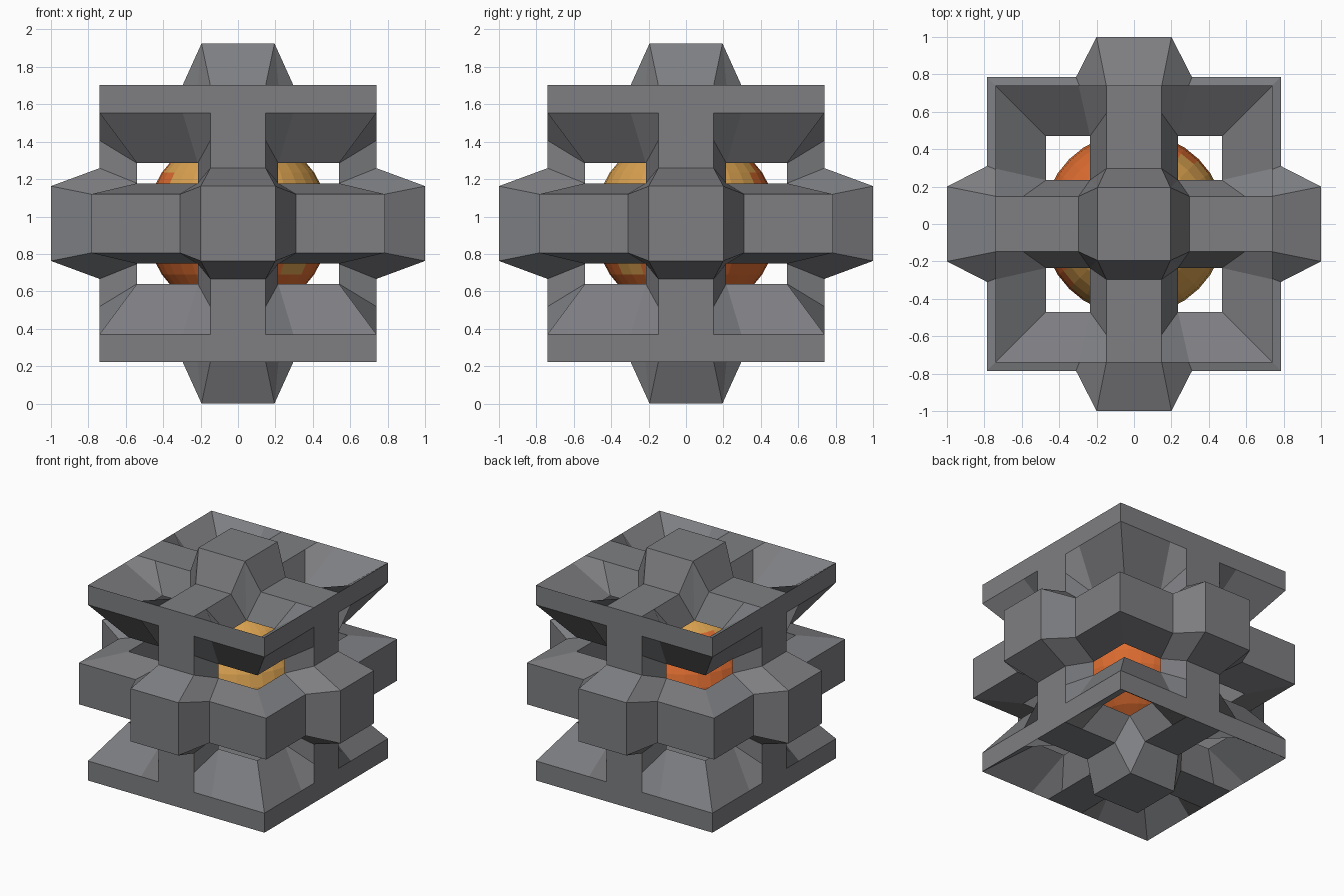
import bpy
import bmesh
from itertools import product as combos
from mathutils import Vector

UNIT = 0.148       # grid step of the outer cage
OUTER = 5 * UNIT   # half size of the cage
INNER = 0.54       # half size of the hollow
BELT = 0.785       # half size of the middle belt
HEIGHT = 0.9625    # centre above the ground


def remove_default_cube():
    cube = bpy.data.objects.get("Cube")
    if cube:
        bpy.data.objects.remove(cube, do_unlink=True)


def material(name, colour):
    mat = bpy.data.materials.new(name)
    mat.use_nodes = True
    mat.diffuse_color = (*colour, 1)
    shader = mat.node_tree.nodes["Principled BSDF"]
    shader.inputs["Base Color"].default_value = (*colour, 1)
    shader.inputs["Roughness"].default_value = 0.8
    return mat


def wall(x, z):
    """Point on the outer side wall, in grid steps."""
    return (x * UNIT, OUTER, z * UNIT)


def roof(x, y):
    """Point on the outer top, in grid steps."""
    return (x * UNIT, y * UNIT, OUTER)


def lining(x, z):
    """Point on the inside of the side wall."""
    return (x, INNER, z)


def ceiling(x, y):
    """Point on the inside of the top."""
    return (x, y, INNER)


def cage_patches():
    """Half of one octant; swapping x and y gives the other half."""
    knob, cap = 0.2, 0.195
    # window edges on the inside
    low, high = 0.215, 0.3225
    near, far = 0.235, 0.47

    # side knob
    knob_side, knob_corner, knob_top = (knob, 1, 0), (knob, 1, knob), (0, 1, knob)
    belt_start, belt_start_mid = (0.31, BELT, 0.157), (0.31, BELT, 0)
    belt_end, belt_end_mid = (BELT, BELT, 0.157), (BELT, BELT, 0)

    # side window on the inside
    win_a, win_b = lining(low, low), lining(low, high)
    win_c, win_d = lining(INNER, high), lining(INNER, low)

    # roof knob and roof window
    cap_corner, cap_edge = (cap, cap, HEIGHT), (0, cap, HEIGHT)
    hole_a, hole_b, hole_c = ceiling(near, near), ceiling(near, far), ceiling(far, far)
    corner = ceiling(INNER, INNER)

    side_knob = [
        [(0, 1, 0), knob_side, knob_corner, knob_top],
        [knob_top, knob_corner, wall(1, 2), wall(0, 2)],
        [knob_side, knob_corner, belt_start, belt_start_mid],
        [knob_corner, wall(1, 2), win_a, belt_start],
    ]
    belt = [
        [belt_start_mid, belt_start, belt_end, belt_end_mid],
        [belt_start, belt_end, win_d, win_a],
    ]
    column = [
        [wall(0, 2), wall(1, 2), wall(1, 3), wall(1, 4), wall(1, 5), wall(0, 5)],
        [wall(1, 2), wall(1, 3), win_b, win_a],
    ]
    rim = [
        [wall(1, 4), wall(2, 4), wall(4, 4), wall(5, 4),
         wall(5, 5), wall(4, 5), wall(2, 5), wall(1, 5)],
        [wall(1, 3), wall(1, 4), wall(2, 4), win_b],
        [wall(2, 4), wall(4, 4), win_c, win_b],
        [wall(4, 4), wall(5, 4), win_c],
        [roof(1, 4), roof(1, 5), roof(2, 5), hole_b],
        [roof(2, 5), roof(4, 5), hole_c, hole_b],
        [roof(4, 5), roof(5, 5), hole_c],
    ]
    roof_beam = [
        [(0, 0, HEIGHT), cap_corner, cap_edge],
        [cap_edge, cap_corner, roof(1, 2), roof(0, 2)],
        [cap_corner, roof(1, 2), hole_a],
        [roof(0, 2), roof(1, 2), roof(1, 4), roof(1, 5), roof(0, 5)],
        [roof(1, 2), roof(1, 4), hole_b, hole_a],
    ]
    inside = [
        [lining(0, 0), lining(INNER, 0), win_d, win_a, lining(0, low)],
        [lining(0, low), win_a, win_b, lining(0, high)],
        [lining(0, high), win_b, win_c, corner, lining(0, INNER)],
        [ceiling(0, INNER), corner, hole_c, hole_b, ceiling(0, far)],
        [ceiling(0, far), hole_b, hole_a, ceiling(0, near)],
        [ceiling(0, near), hole_a, ceiling(0, 0)],
    ]
    return side_knob + belt + column + rim + roof_beam + inside


def add_object(name, bm, mats):
    mesh = bpy.data.meshes.new(name)
    bm.to_mesh(mesh)
    bm.free()
    obj = bpy.data.objects.new(name, mesh)
    for mat in mats:
        mesh.materials.append(mat)
    obj.location.z = HEIGHT
    bpy.context.scene.collection.objects.link(obj)
    return obj


def build_cage(mat):
    bm = bmesh.new()
    signs = (1, -1)
    for patch in cage_patches():
        for sx, sy, sz, swap in combos(signs, signs, signs, (False, True)):
            points = [(y, x, z) if swap else (x, y, z) for x, y, z in patch]
            bm.faces.new([bm.verts.new((sx * x, sy * y, sz * z)) for x, y, z in points])
    bmesh.ops.remove_doubles(bm, verts=bm.verts, dist=0.0005)
    bmesh.ops.recalc_face_normals(bm, faces=bm.faces)
    return add_object("stone_cage", bm, [mat])


def build_core(mats):
    bm = bmesh.new()
    bmesh.ops.create_uvsphere(bm, u_segments=32, v_segments=16, radius=0.49)
    # yellow cap on a tilted axis, orange elsewhere
    axis = Vector((0.45, -0.5, 0.74))
    for face in bm.faces:
        face.material_index = int(face.calc_center_median().dot(axis) > 0.11)
    return add_object("glowing_core", bm, mats)


remove_default_cube()
grey = material("stone grey", (0.21, 0.212, 0.225))
orange = material("ember orange", (0.72, 0.15, 0.03))
yellow = material("amber yellow", (0.7, 0.36, 0.08))
build_cage(grey)
build_core([orange, yellow])
